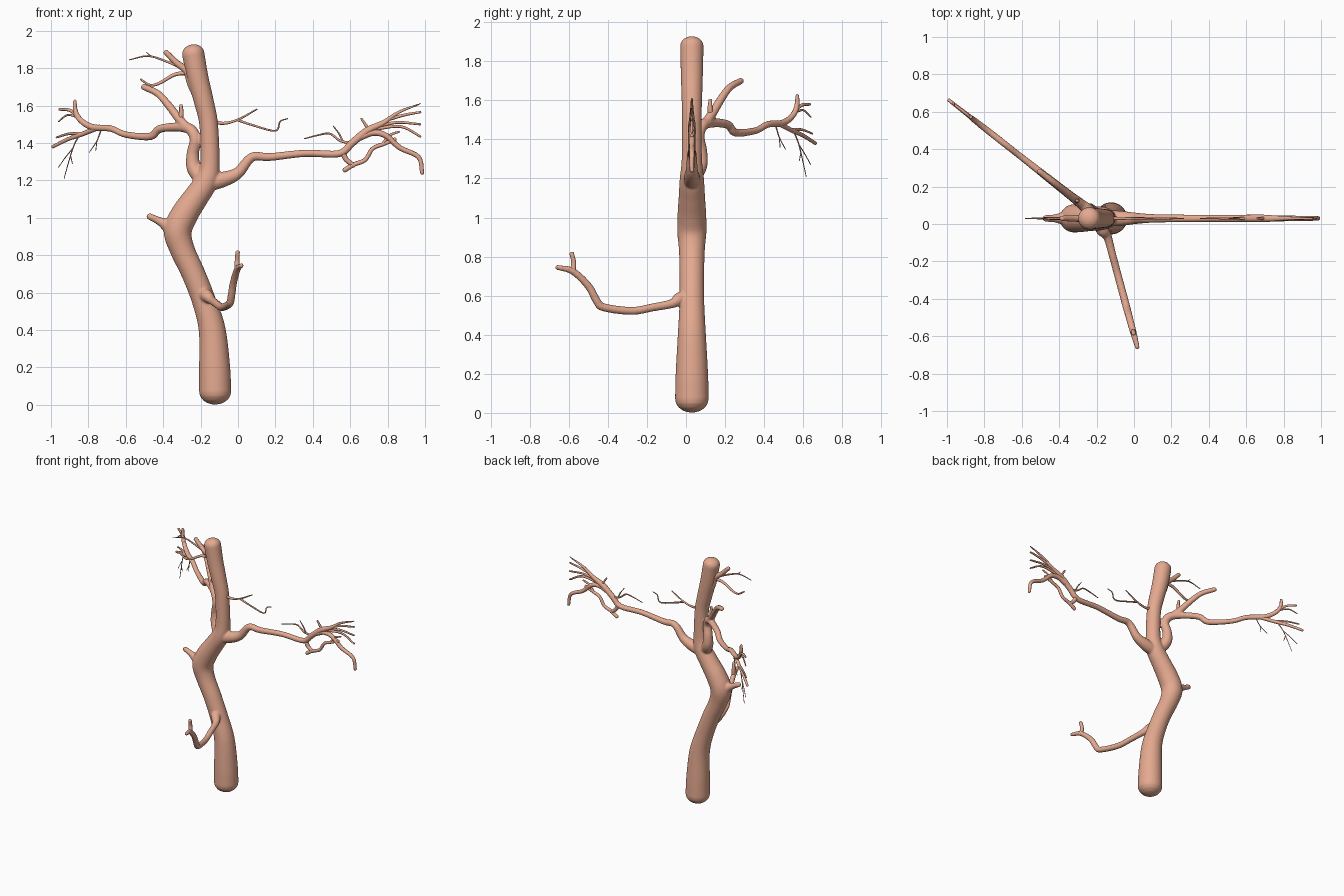
import bpy, bmesh, math
from mathutils import Vector

bark = bpy.data.materials.new("bark")
bark.diffuse_color = (0.78, 0.4, 0.28, 1)


def smooth_path(pts, steps):
    # Catmull-Rom through (x, y, z, radius) points
    p = [Vector(q) for q in pts]
    p = [2 * p[0] - p[1]] + p + [2 * p[-1] - p[-2]]
    out = []
    for i in range(1, len(p) - 2):
        a, b, c, d = p[i - 1:i + 3]
        for s in range(steps):
            t = s / steps
            out.append(0.5 * (2 * b + (c - a) * t + (2 * a - 5 * b + 4 * c - d) * t * t
                              + (3 * b - a - 3 * c + d) * t ** 3))
    out.append(p[-2])
    return out


def tube(name, pts, sides=12, steps=5, cap=0.8):
    # swept round limb with domed ends
    path = smooth_path(pts, steps)
    pos = [q.to_3d() for q in path]
    rad = [q[3] for q in path]
    tan = [(pos[min(i + 1, len(pos) - 1)] - pos[max(i - 1, 0)]).normalized() for i in range(len(pos))]
    dome = [math.radians(a) for a in (20, 40, 60, 78)]
    rings = [(pos[0] - tan[0] * rad[0] * cap * math.sin(a), rad[0] * math.cos(a), tan[0]) for a in reversed(dome)]
    rings += list(zip(pos, rad, tan))
    rings += [(pos[-1] + tan[-1] * rad[-1] * cap * math.sin(a), rad[-1] * math.cos(a), tan[-1]) for a in dome]
    bm = bmesh.new()
    u = rings[0][2].orthogonal().normalized()
    loops = []
    for c, r, t in rings:
        u = (u - t * u.dot(t)).normalized()
        v = t.cross(u)
        loops.append([bm.verts.new(c + r * (u * math.cos(k * math.tau / sides) + v * math.sin(k * math.tau / sides)))
                      for k in range(sides)])
    for a, b in zip(loops, loops[1:]):
        for k in range(sides):
            n = (k + 1) % sides
            bm.faces.new((a[k], a[n], b[n], b[k]))
    bm.faces.new(loops[0][::-1])
    bm.faces.new(loops[-1])
    for f in bm.faces:
        f.smooth = True
    me = bpy.data.meshes.new(name)
    bm.to_mesh(me)
    bm.free()
    me.materials.append(bark)
    ob = bpy.data.objects.new(name, me)
    bpy.context.collection.objects.link(ob)
    return ob


def limb(name, plane, pts, sides=12):
    # pts are (x, z, radius); the plane gives y from x
    return tube(name, [(x, plane(x), z, r) for x, z, r in pts], sides)


def twig(name, plane, pts, r0, r1, sides=6):
    n = len(pts) - 1
    return limb(name, plane, [(x, z, r0 + (r1 - r0) * i / n) for i, (x, z) in enumerate(pts)], sides)


mid = lambda x: 0.03
back = lambda x: 0.05 + (-0.21 - x) * 0.785

# trunk
trunk = limb("trunk_and_main_branches", mid, [
    (-.122, .07, .086), (-.125, .2, .083), (-.138, .4, .072), (-.18, .55, .064), (-.238, .7, .063),
    (-.298, .83, .066), (-.322, .93, .075), (-.285, 1.02, .073), (-.225, 1.11, .067), (-.168, 1.2, .062),
    (-.15, 1.3, .052), (-.157, 1.5, .05), (-.182, 1.62, .053), (-.215, 1.75, .057), (-.24, 1.88, .06)], 32)
# broken stub on the left
stub = limb("left_stub", mid, [(-.33, .91, .05), (-.385, .962, .033), (-.43, .987, .021), (-.475, 1.008, .018)])

# low branch reaching forward
low = lambda y, z, r: (-.16 - y * .27, y, z, r)
low_branch = tube("low_branch", [(-.2, .03, .6, .03), (-.17, -.03, .585, .035)] + [low(*q) for q in [
    (-.07, .56, .024), (-.17, .54, .021), (-.28, .522, .021), (-.42, .54, .021), (-.455, .57, .021),
    (-.5, .65, .02), (-.58, .725, .018), (-.66, .745, .013)]])
tube("low_branch_fork", [low(*q) for q in [(-.58, .72, .016), (-.575, .77, .013), (-.585, .815, .012)]])

# right branch and its forks
right_branch = limb("right_branch", mid, [
    (-.18, 1.18, .045), (-.08, 1.205, .042), (.0, 1.24, .032), (.075, 1.325, .025), (.17, 1.325, .022),
    (.36, 1.345, .02), (.54, 1.343, .02), (.61, 1.4, .021), (.69, 1.465, .021), (.78, 1.51, .015),
    (.86, 1.565, .01), (.975, 1.61, .006)])
twig("right_fork_drooping", mid, [(.65, 1.43), (.72, 1.455), (.79, 1.44), (.865, 1.375), (.965, 1.325), (.985, 1.24)], .019, .011, 10)
twig("right_fork_lower", mid, [(.84, 1.42), (.78, 1.395), (.72, 1.37), (.68, 1.31), (.62, 1.285), (.57, 1.255)], .01, .013, 10)
twig("right_fork_link", mid, [(.56, 1.35), (.58, 1.31), (.62, 1.28)], .016, .012, 10)
right_twigs = [
    [(.73, 1.485), (.85, 1.51), (.975, 1.5)],
    [(.73, 1.475), (.87, 1.488), (.975, 1.435)],
    [(.8, 1.525), (.89, 1.55), (.975, 1.565)],
    [(.7, 1.47), (.68, 1.5), (.66, 1.53)],
    [(.77, 1.39), (.81, 1.44), (.86, 1.46)],
]
for i, p in enumerate(right_twigs):
    twig(f"right_twig_{i + 1}", mid, p, .01, .006)
twig("right_back_twig", mid, [(.62, 1.4), (.55, 1.41), (.49, 1.45), (.42, 1.44), (.355, 1.423)], .008, .003)
twig("right_back_twig_fork", mid, [(.56, 1.41), (.54, 1.45), (.51, 1.49)], .006, .003)

# thin twig on the right of the trunk
twig("trunk_twig", mid, [(-.14, 1.52), (-.08, 1.505), (.0, 1.525), (.1, 1.58)], .011, .004)
twig("trunk_twig_fork", mid, [(.0, 1.522), (.08, 1.495), (.2, 1.465), (.225, 1.515), (.265, 1.53)], .007, .003)

# upper left branch of the trunk
twig("upper_branch", mid, [(-.22, 1.66), (-.25, 1.72), (-.275, 1.785), (-.33, 1.83), (-.385, 1.885)], .026, .014, 10)
twig("upper_twig", mid, [(-.3, 1.8), (-.38, 1.835), (-.48, 1.865), (-.58, 1.845)], .008, .003)
twig("upper_twig_fork", mid, [(-.46, 1.86), (-.49, 1.885)], .004, .002)
twig("upper_side_twig", mid, [(-.27, 1.775), (-.34, 1.765), (-.42, 1.72), (-.47, 1.71), (-.52, 1.74)], .012, .005)

# long branch reaching back and left
back_branch = limb("back_branch", back, [
    (-.19, 1.2, .04), (-.235, 1.265, .04), (-.242, 1.34, .034), (-.228, 1.42, .031), (-.258, 1.475, .03),
    (-.33, 1.485, .024), (-.42, 1.475, .022), (-.47, 1.435, .021), (-.6, 1.445, .018), (-.68, 1.477, .018),
    (-.78, 1.485, .018), (-.845, 1.525, .016), (-.87, 1.575, .014), (-.872, 1.625, .011)])
back_fork = twig("back_upper_fork", back, [(-.27, 1.48), (-.32, 1.535), (-.37, 1.6), (-.43, 1.665), (-.505, 1.7)], .026, .017, 10)
twig("back_upper_stub", back, [(-.31, 1.52), (-.303, 1.56), (-.305, 1.6)], .016, .009, 8)
twig("back_lower_fork", back, [(-.74, 1.485), (-.84, 1.445), (-.91, 1.42), (-.99, 1.38)], .014, .009, 8)
back_twigs = [
    ([(-.85, 1.54), (-.9, 1.575), (-.955, 1.58)], .011, .007),
    ([(-.85, 1.535), (-.91, 1.55), (-.96, 1.515)], .007, .004),
    ([(-.82, 1.45), (-.9, 1.45), (-.97, 1.43)], .009, .005),
    ([(-.85, 1.44), (-.88, 1.38), (-.905, 1.3), (-.93, 1.21)], .004, .002),
    ([(-.885, 1.37), (-.925, 1.32), (-.96, 1.27)], .003, .002),
    ([(-.895, 1.33), (-.885, 1.29)], .003, .002),
    ([(-.73, 1.475), (-.755, 1.41), (-.795, 1.35)], .004, .002),
    ([(-.755, 1.41), (-.76, 1.36)], .003, .002),
]
for i, (p, a, b) in enumerate(back_twigs):
    twig(f"back_twig_{i + 1}", back, p, a, b)

# fuse the thick limbs into the trunk with soft blends
for ob in (trunk, stub, low_branch, right_branch, back_branch, back_fork):
    ob.select_set(True)
bpy.context.view_layer.objects.active = trunk
bpy.ops.object.join()
rm = trunk.modifiers.new("fuse", 'REMESH')
rm.mode = 'VOXEL'
rm.voxel_size = 0.006
rm.use_smooth_shade = True
sm = trunk.modifiers.new("soften", 'SMOOTH')
sm.factor = 0.5
sm.iterations = 6
